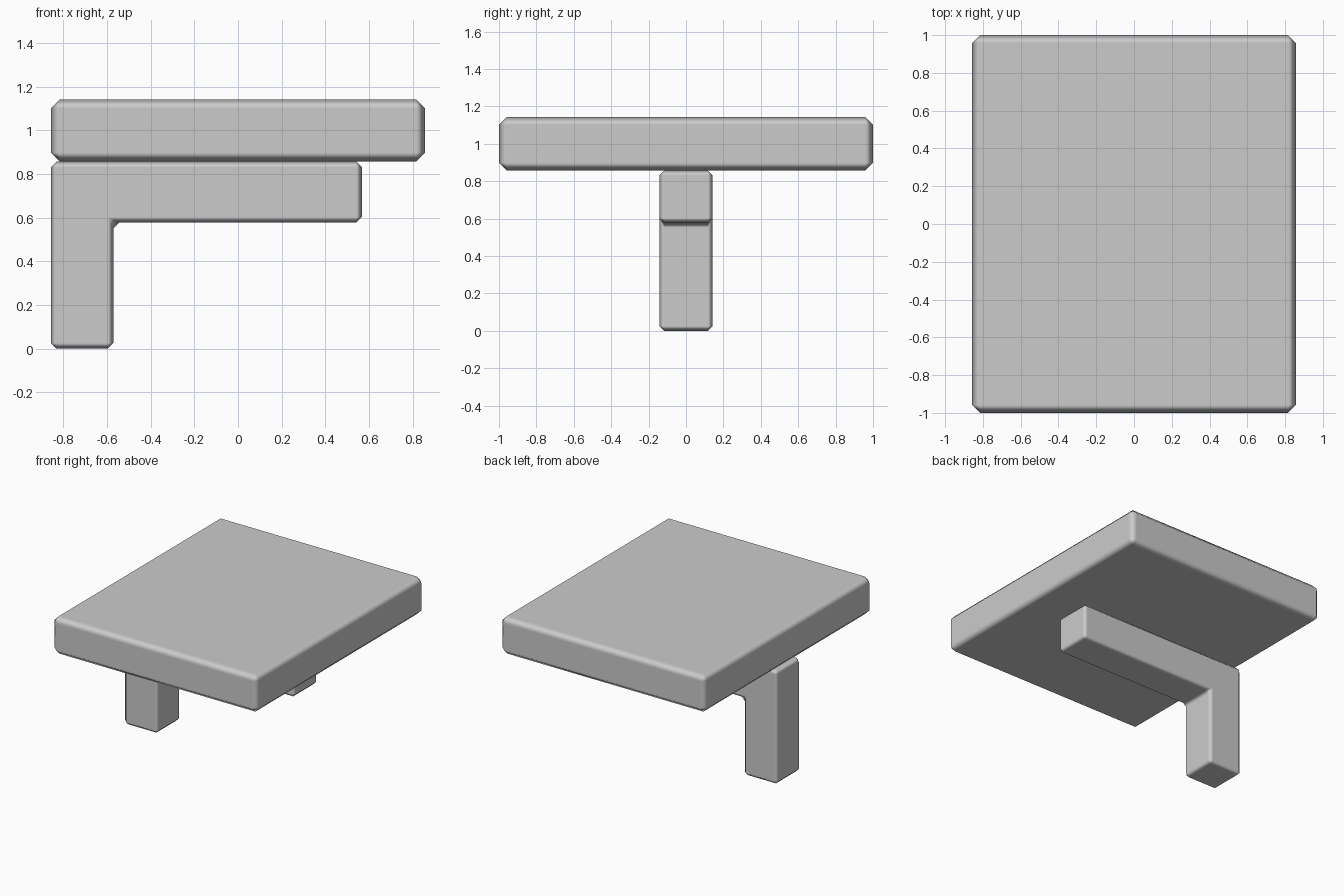
import bpy, bmesh

if "Cube" in bpy.data.objects:
    bpy.data.objects.remove(bpy.data.objects["Cube"])

U = 1 / 7  # the model sits on a grid of sevenths


def extruded(name, profile, half_depth, bevel):
    """Extrude an XZ profile along Y, then chamfer it with soft shading."""
    bm = bmesh.new()
    face = bm.faces.new([bm.verts.new((x, -half_depth, z)) for x, z in profile])
    ext = bmesh.ops.extrude_face_region(bm, geom=[face])
    verts = [g for g in ext["geom"] if isinstance(g, bmesh.types.BMVert)]
    bmesh.ops.translate(bm, verts=verts, vec=(0, 2 * half_depth, 0))
    bmesh.ops.recalc_face_normals(bm, faces=bm.faces)
    for f in bm.faces:
        f.smooth = True
    mesh = bpy.data.meshes.new(name)
    bm.to_mesh(mesh)
    bm.free()
    obj = bpy.data.objects.new(name, mesh)
    bpy.context.collection.objects.link(obj)
    mod = obj.modifiers.new("chamfer", "BEVEL")
    mod.width = bevel
    mod.segments = 1
    mod.limit_method = "ANGLE"
    mod.harden_normals = True
    return obj


# Table top slab
extruded("table_top", [(-6 * U, 6 * U), (6 * U, 6 * U), (6 * U, 8 * U), (-6 * U, 8 * U)], 1.0, 0.042)

# L-shaped leg with support arm under the slab
extruded("leg_bracket", [(-6 * U, 0), (-4 * U, 0), (-4 * U, 4 * U + 0.006), (4 * U - 0.004, 4 * U + 0.006),
                         (4 * U - 0.004, 6 * U), (-6 * U, 6 * U)], U, 0.026)
